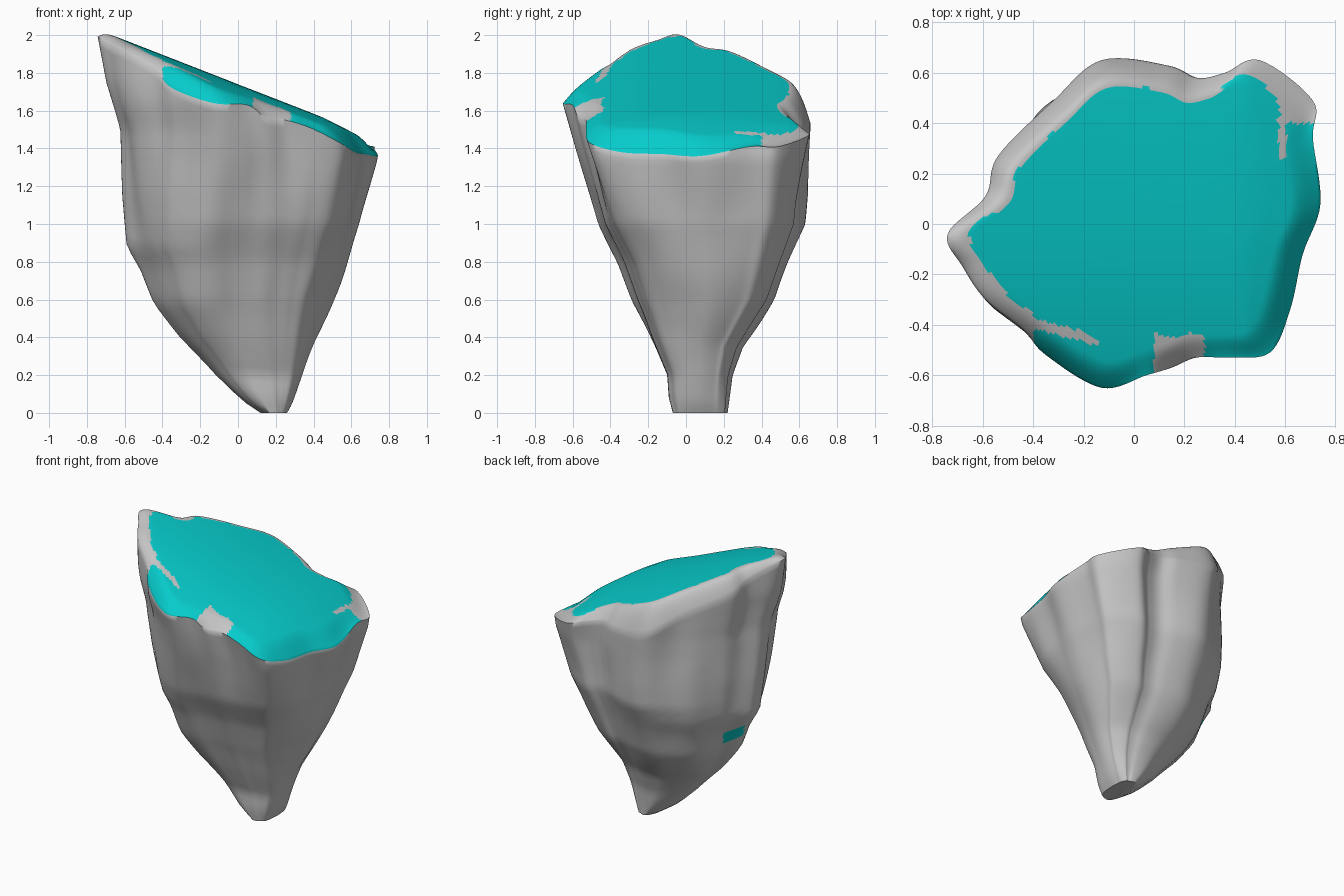
import bpy, bmesh, math
from mathutils import Vector, noise

cube = bpy.data.objects.get("Cube")
if cube:
    bpy.data.objects.remove(cube, do_unlink=True)


def flat_colour(name, rgb):
    mat = bpy.data.materials.new(name)
    mat.use_nodes = True
    mat.diffuse_color = (*rgb, 1)
    mat.node_tree.nodes["Principled BSDF"].inputs["Base Color"].default_value = (*rgb, 1)
    return mat


def lookup(table, z):
    """Straight-line interpolation in a list of (height, value)."""
    for (z0, a), (z1, b) in zip(table, table[1:]):
        if z <= z1:
            return a + (b - a) * max(0, (z - z0) / (z1 - z0))
    return table[-1][1]


def catmull(a, b, c, d, t):
    return 0.5 * (2 * b + (c - a) * t + (2 * a - 5 * b + 4 * c - d) * t * t
                  + (3 * b - a - 3 * c + d) * t ** 3)


# Flank profiles: how far the rock reaches each way at a height
LEFT = [(0, .12), (.06, .03), (.2, -.12), (.4, -.3), (.58, -.43), (.75, -.5), (.88, -.58),
        (1.15, -.61), (1.5, -.63), (1.75, -.7), (2, -.74)]
RIGHT = [(0, .26), (.05, .29), (.2, .35), (.6, .49), (1, .65), (1.35, .74)]
FRONT = [(0, -.07), (.08, -.09), (.2, -.1), (.4, -.2), (.6, -.29), (.8, -.36),
         (1, -.46), (1.4, -.58), (1.65, -.65)]
BACK = [(0, .22), (.2, .24), (.35, .29), (.6, .46), (.8, .53), (1, .61), (1.5, .65)]

# Rim of the sloping top, anticlockwise
RIM = [(.74, .08, 1.36), (.71, .34, 1.41), (.71, .49, 1.41), (.5, .65, 1.47),
       (.36, .6, 1.5), (.25, .58, 1.52), (.13, .63, 1.52), (-.13, .65, 1.55),
       (-.32, .49, 1.68), (-.54, .27, 1.8), (-.59, .11, 1.88), (-.74, -.04, 1.99),
       (-.68, -.17, 1.95), (-.59, -.3, 1.91), (-.44, -.42, 1.82), (-.35, -.52, 1.72),
       (-.13, -.65, 1.64), (.05, -.6, 1.63), (.15, -.57, 1.56), (.25, -.53, 1.55),
       (.38, -.53, 1.51), (.54, -.51, 1.43), (.62, -.34, 1.38), (.67, -.12, 1.37)]
STEPS = 8
SIDE_RINGS = 40
CAP_SCALES = [.985, .97, .95, .93, .91, .89, .87, .85, .83, .81, .79, .77, .74,
              .66, .54, .4, .24, .1]

points = [Vector(p) for p in RIM]
n = len(points)
rim = [catmull(points[i - 1], points[i], points[(i + 1) % n], points[(i + 2) % n], s / STEPS)
       for i in range(n) for s in range(STEPS)]
cols = len(rim)


def side_point(p, level):
    """Point on the flank below rim point p."""
    z = p.z * level
    # the front left corner is boxy, the back left one round
    power = .85 if p.x > 0 else 1 if p.y > 0 else .62

    def squeeze(value, low, high, wave):
        f = (value - lookup(low, p.z)) / (lookup(high, p.z) - lookup(low, p.z))
        oval = .5 + .5 * math.copysign(abs(wave) ** power, wave)
        f += (oval - f) * .65 * (1 - level ** 2)
        return lookup(low, z) + f * (lookup(high, z) - lookup(low, z))

    a = math.atan2(p.y, p.x)
    q = Vector((squeeze(p.x, LEFT, RIGHT, math.cos(a)),
                squeeze(p.y, FRONT, BACK, math.sin(a)), z))
    # long weathered ridges and grooves, fading out at the rim
    amount = .035 * min(1, level * 3) * min(1, (1 - level) * 4)
    bump = noise.noise(Vector((q.x * 4, q.y * 4, z * .8)))
    return q + Vector((math.cos(a), math.sin(a), 0)) * bump * amount


def cap_point(p, scale):
    """Point on the sloping top, rounded over at the edge."""
    x, y = p.x * scale, p.y * scale
    slope = 1.74 - .39 * x - (.12 if y > 0 else .2) * y * y - .12 * max(0, x - .45)
    w = min(1, (1 - scale) / .16)
    w = 1 - (1 - w) ** 2
    return Vector((x, y, p.z + (slope - p.z) * w))


def is_turf(c, scale):
    """Turf reaches the edge in front and on the low side only."""
    wobble = .025 * noise.noise(c * 9)
    if .08 < c.x < .28 and c.y < -.44 + wobble:
        return False
    # bare slivers at the front left and on the low corner
    if -.5 < c.x < -.13 and abs(c.y + .505 + .28 * c.x) < .02:
        return False
    if c.y > .26 and .575 < c.x < .605:
        return False
    if c.x > .45 and c.y < .26 or c.x > .58 and c.y < .4 or c.y < -.38 and c.x > -.4:
        return True
    if c.x > .35 and c.y > 0:
        return scale < .9 + wobble and c.x < .6
    edge = .83 if c.y > .05 else .88
    return scale < edge + wobble


bm = bmesh.new()
rings = [[bm.verts.new(side_point(p, k / SIDE_RINGS)) for p in rim] for k in range(SIDE_RINGS + 1)]
rings += [[bm.verts.new(cap_point(p, s)) for p in rim] for s in CAP_SCALES]
scales = [1] * (SIDE_RINGS + 1) + CAP_SCALES
for k, (low, high) in enumerate(zip(rings, rings[1:])):
    for i in range(cols):
        j = (i + 1) % cols
        face = bm.faces.new((low[i], low[j], high[j], high[i]))
        c = face.calc_center_median()
        if k >= SIDE_RINGS:
            face.material_index = int(is_turf(c, (scales[k] + scales[k + 1]) / 2))
        else:
            # small turf patch low on the far flank
            face.material_index = int(c.x < 0 and math.hypot(c.y - .12, c.z - .72) < .065)
bm.faces.new(rings[0][::-1])
top = bm.faces.new(rings[-1])
top.material_index = 1
bmesh.ops.recalc_face_normals(bm, faces=bm.faces)

mesh = bpy.data.meshes.new("rock")
bm.to_mesh(mesh)
bm.free()
mesh.materials.append(flat_colour("stone grey", (.56, .56, .56)))
mesh.materials.append(flat_colour("turf teal", (.002, .6, .6)))
rock = bpy.data.objects.new("rock", mesh)
bpy.context.collection.objects.link(rock)
bpy.context.view_layer.objects.active = rock
rock.select_set(True)
bpy.ops.object.shade_smooth_by_angle(angle=math.radians(60))
